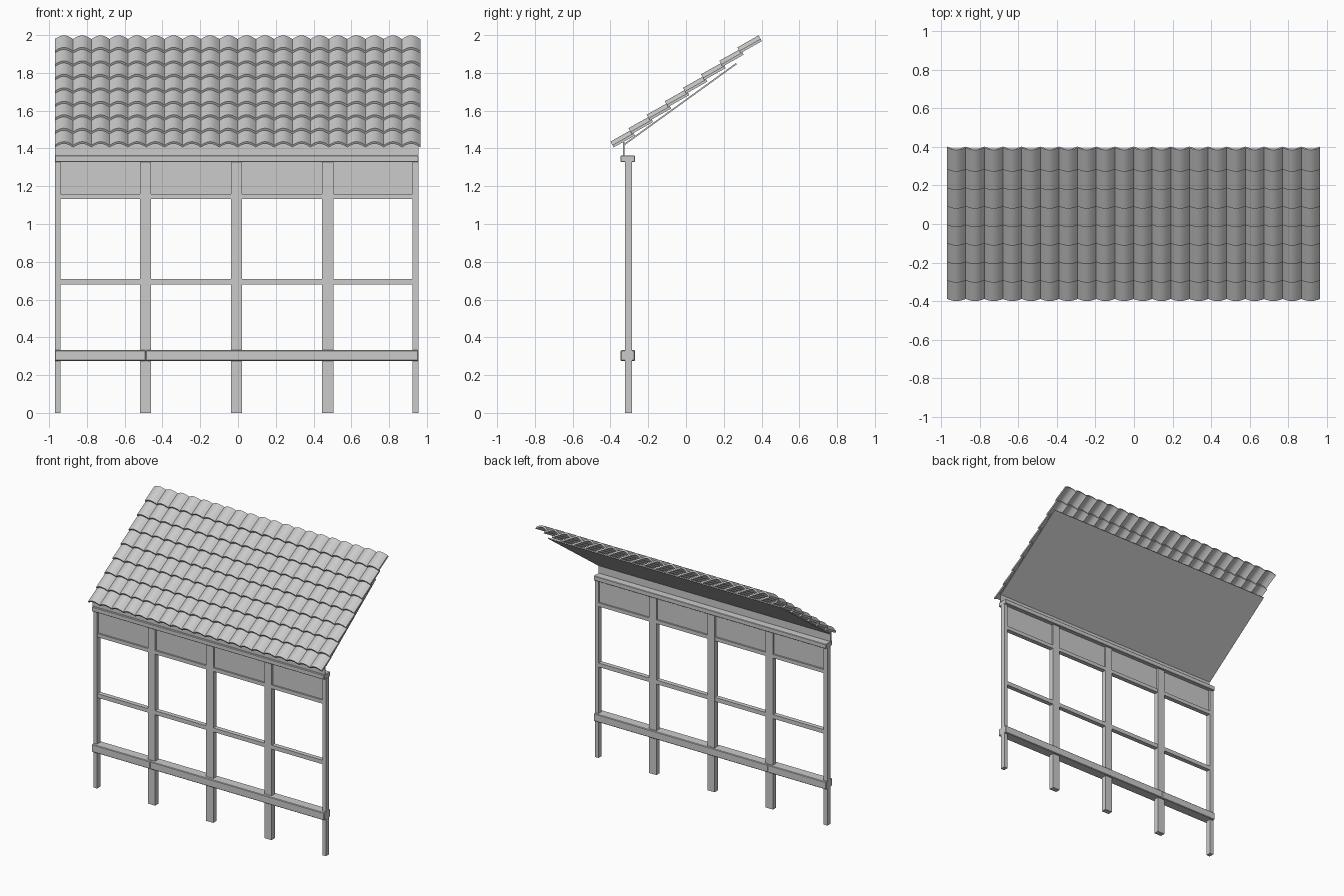
import bpy, bmesh, math

if "Cube" in bpy.data.objects:
    bpy.data.objects.remove(bpy.data.objects["Cube"])


def box(name, x, y, z, bevel=0.0):
    """Axis-aligned box from (min, max) ranges."""
    bm = bmesh.new()
    bmesh.ops.create_cube(bm, size=1)
    for v in bm.verts:
        v.co = [(r[0] + r[1]) / 2 + c * (r[1] - r[0]) for c, r in zip(v.co, (x, y, z))]
    me = bpy.data.meshes.new(name)
    bm.to_mesh(me)
    bm.free()
    ob = bpy.data.objects.new(name, me)
    bpy.context.collection.objects.link(ob)
    if bevel:
        m = ob.modifiers.new("bevel", 'BEVEL')
        m.width, m.segments = bevel, 1
    return ob


X0, X1 = -0.97, 0.955
POST_Y, BEAM_Y = (-0.324, -0.286), (-0.346, -0.27)

# Posts: narrow at the ends, wide in between
posts = [(-0.97, -0.94), (-0.52, -0.46), (-0.037, 0.022), (0.445, 0.505), (0.925, 0.955)]
for p in posts:
    box("post", p, POST_Y, (0, 1.33))

# Rails and upper panels in each bay
for a, b in zip(posts, posts[1:]):
    bay = (a[1], b[0])
    box("middle_rail", bay, (-0.322, -0.288), (0.68, 0.71))
    box("upper_rail", bay, (-0.322, -0.288), (1.133, 1.16))
    box("upper_panel", bay, (-0.31, -0.30), (1.16, 1.33))

# Lower beam in two lengths, top beam, fascia board
box("lower_beam_short", (X0, -0.488), BEAM_Y, (0.275, 0.332), 0.004)
box("lower_beam_long", (-0.488, X1), BEAM_Y, (0.275, 0.332), 0.004)
box("top_beam", (X0, X1), BEAM_Y, (1.328, 1.362), 0.003)
box("fascia_board", (X0, X1), (-0.334, -0.326), (1.362, 1.435))

# Sloping roof board under the tiles
dy, dz = 0.592, 0.427
board = box("roof_board", (X0, X1), (0, math.hypot(dy, dz)), (-0.004, 0.004))
board.rotation_euler.x = math.atan2(dz, dy)
board.location = (0, -0.325, 1.422)

# One arched roof tile, lying along +y, crown at z = 0
COLS, ROWS, SEG = 20, 8, 10
W, LEN, RISE, THICK = 1.935 / COLS, 0.129, 0.022, 0.013
top = [(W * i / SEG, -RISE * (1 - math.sin(math.pi * i / SEG))) for i in range(SEG + 1)]
profile = top + [(x, z - THICK) for x, z in reversed(top)]
bm = bmesh.new()
front, back = [[bm.verts.new((x, y, z)) for x, z in profile] for y in (0, LEN)]
n = len(profile)
for i in range(n):
    j = (i + 1) % n
    bm.faces.new((front[i], front[j], back[j], back[i]))
for loop in (front, back):
    for i in range(SEG):
        bm.faces.new((loop[i], loop[i + 1], loop[n - 2 - i], loop[n - 1 - i]))
bmesh.ops.recalc_face_normals(bm, faces=bm.faces)
me = bpy.data.meshes.new("roof_tiles")
bm.to_mesh(me)
bm.free()
tiles = bpy.data.objects.new("roof_tiles", me)
bpy.context.collection.objects.link(tiles)
pitch = math.radians(29.4)
tiles.rotation_euler.x = pitch
tiles.location = (X0, -0.40, 1.436)
bpy.context.view_layer.objects.active = tiles
tiles.select_set(True)
bpy.ops.object.shade_smooth_by_angle(angle=math.radians(40))

# Repeat across the columns, then up the rows (row step in tile space)
sy, sz = 0.096, 0.0713
c, s = math.cos(pitch), math.sin(pitch)
for count, step in ((COLS, (W, 0, 0)), (ROWS, (0, sy * c + sz * s, sz * c - sy * s))):
    m = tiles.modifiers.new("array", 'ARRAY')
    m.count = count
    m.use_relative_offset = False
    m.use_constant_offset = True
    m.constant_offset_displace = step
